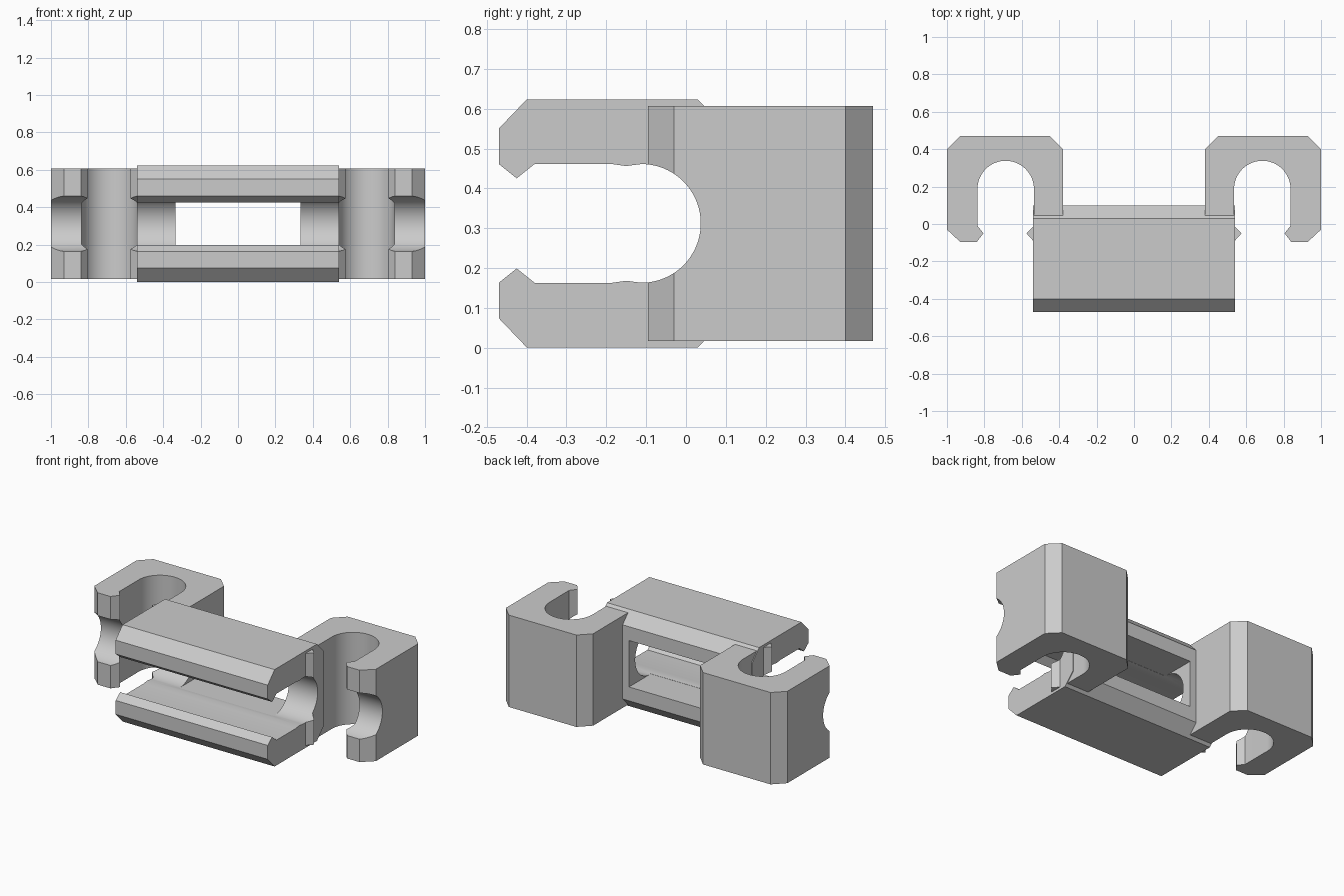
import bpy, bmesh, math
from mathutils import Vector

cube = bpy.data.objects.get("Cube")
if cube:
    bpy.data.objects.remove(cube, do_unlink=True)

grey = bpy.data.materials.new("light grey")
grey.use_nodes = True
colour = (0.6, 0.6, 0.6, 1)
grey.diffuse_color = colour
grey.node_tree.nodes["Principled BSDF"].inputs["Base Color"].default_value = colour

MID = 0.312  # mid height of the bracket


def arc(cx, cy, r, start, end, steps=32):
    angles = [math.radians(start + (end - start) * i / steps) for i in range(steps + 1)]
    return [(cx + r * math.cos(a), cy + r * math.sin(a)) for a in angles]


def prism(name, points, axis, low, high):
    """Extrude a profile along x (points are y, z) or z (points are x, y)."""
    bm = bmesh.new()
    place = (lambda p: (low, *p)) if axis == "x" else (lambda p: (*p, low))
    face = bm.faces.new([bm.verts.new(place(p)) for p in points])
    result = bmesh.ops.extrude_face_region(bm, geom=[face])
    move = Vector((high - low, 0, 0)) if axis == "x" else Vector((0, 0, high - low))
    bmesh.ops.translate(bm, vec=move,
                        verts=[v for v in result["geom"] if isinstance(v, bmesh.types.BMVert)])
    bmesh.ops.recalc_face_normals(bm, faces=bm.faces)
    mesh = bpy.data.meshes.new(name)
    bm.to_mesh(mesh)
    bm.free()
    mesh.materials.append(grey)
    obj = bpy.data.objects.new(name, mesh)
    bpy.context.collection.objects.link(obj)
    return obj


def combine(target, tool, operation):
    bpy.context.view_layer.objects.active = target
    mod = target.modifiers.new(operation, "BOOLEAN")
    mod.operation, mod.solver, mod.object = operation, "EXACT", tool
    bpy.ops.object.modifier_apply(modifier=mod.name)
    bpy.data.objects.remove(tool, do_unlink=True)


def mirror_z(points):
    return points + [(y, 2 * MID - z) for y, z in reversed(points)]


# Central block with chamfered long edges
body = prism("clip_bracket", mirror_z([(-0.47, 0.55), (-0.40, 0.623), (0.03, 0.623), (0.10, 0.55)]),
             "x", -0.54, 0.54)

# Upright hooks with snap lips, one on each side
hook = [(0.38, 0.0), (0.38, 0.40), (0.45, 0.47), (0.93, 0.47), (1.0, 0.40), (1.0, -0.03),
        (0.93, -0.095), (0.84, -0.095), (0.805, -0.05), (0.837, -0.01)]
hook += arc(0.686, 0.187, 0.151, 0, 180)
hook += [(0.535, -0.01), (0.575, -0.05), (0.53, -0.1)]
for name, side in (("left_hook", 1), ("right_hook", -1)):
    combine(body, prism(name, [(side * x, y) for x, y in hook], "z", 0.017, 0.607), "UNION")

# Lengthwise slot with round back, shallow ridges and snap lips
slot = [(-0.6, 0.461), (-0.47, 0.461), (-0.425, 0.425), (-0.38, 0.461),
        (-0.185, 0.461), (-0.15, 0.456)]
slot += arc(-0.112, MID, 0.149, 90, 0, 24)[:-1]
lower = [(y, 2 * MID - z) for y, z in reversed(slot)]
slot_cutter = prism("slot_cutter", slot + [(0.037, MID)] + lower, "x", -1.2, 1.2)
combine(body, slot_cutter, "DIFFERENCE")

# Window through the back wall
window = [(-0.12, 0.163), (0.3, 0.163), (0.3, 0.461), (-0.12, 0.461)]
combine(body, prism("window_cutter", window, "x", -0.335, 0.335), "DIFFERENCE")

# Smooth the round channels, keep chamfers crisp
bpy.ops.object.select_all(action="DESELECT")
body.select_set(True)
bpy.context.view_layer.objects.active = body
bpy.ops.object.shade_smooth_by_angle(angle=math.radians(20))
